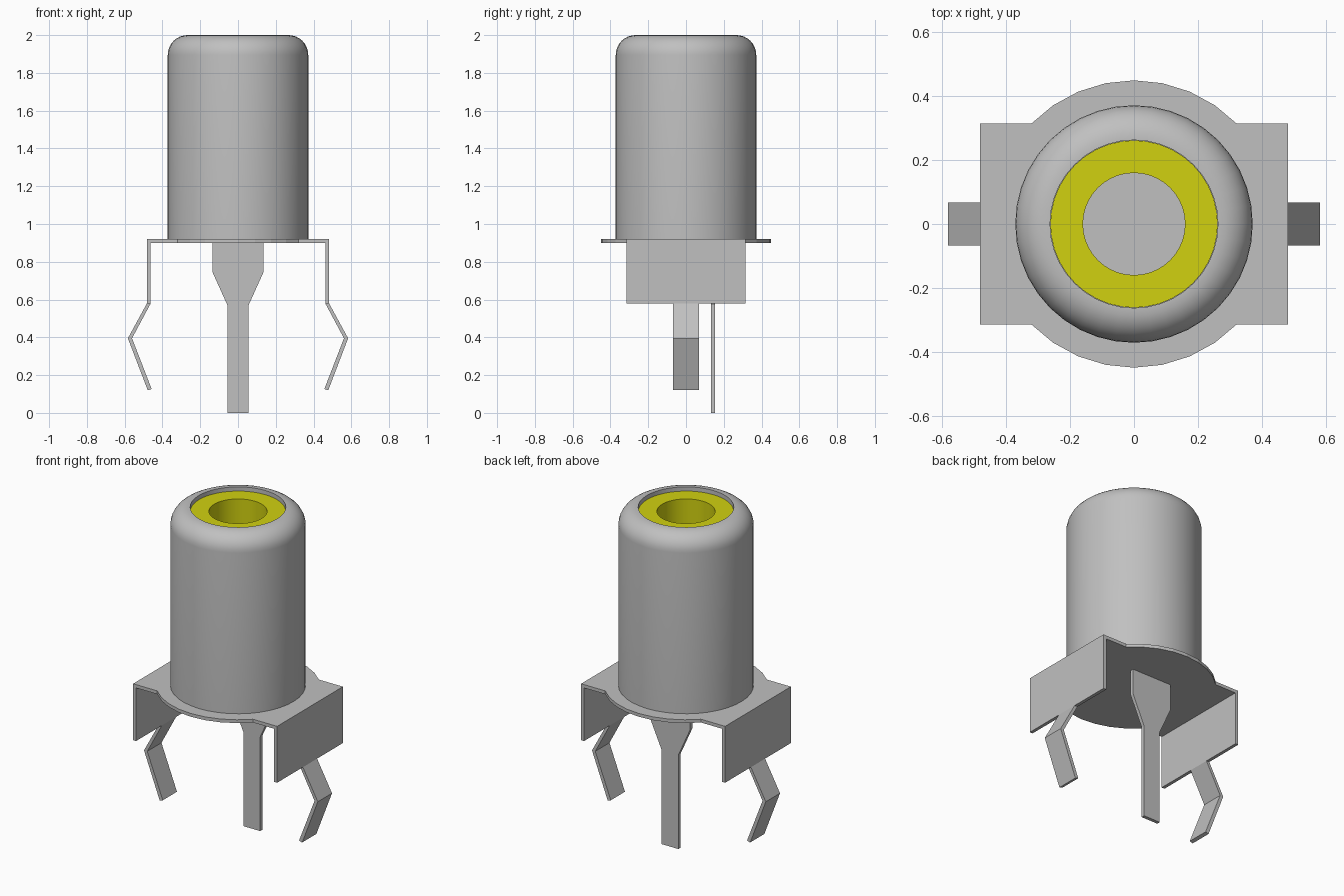
import bpy, bmesh, math
from mathutils import Vector

cube = bpy.data.objects.get("Cube")
if cube:
    bpy.data.objects.remove(cube, do_unlink=True)


def material(name, rgb):
    m = bpy.data.materials.new(name)
    m.use_nodes = True
    m.diffuse_color = (*rgb, 1)
    m.node_tree.nodes["Principled BSDF"].inputs["Base Color"].default_value = (*rgb, 1)
    return m


GREY = material("metal grey", (0.527, 0.527, 0.527))
YELLOW = material("insert yellow", (0.64, 0.64, 0.005))


def finish(name, bm, mat, smooth=False):
    bmesh.ops.recalc_face_normals(bm, faces=bm.faces)
    me = bpy.data.meshes.new(name)
    bm.to_mesh(me)
    bm.free()
    me.materials.append(mat)
    ob = bpy.data.objects.new(name, me)
    bpy.context.collection.objects.link(ob)
    if smooth:
        bpy.ops.object.select_all(action='DESELECT')
        ob.select_set(True)
        bpy.context.view_layer.objects.active = ob
        bpy.ops.object.shade_smooth_by_angle(angle=math.radians(35))
    return ob


def prism(name, pts, lo, hi, axis, mat=GREY):
    """Extrude a flat outline from lo to hi along z (outline x,y) or y (outline x,z)."""
    bm = bmesh.new()
    place = (lambda a, b: (a, b, lo)) if axis == 'z' else (lambda a, b: (a, lo, b))
    face = bm.faces.new([bm.verts.new(place(a, b)) for a, b in pts])
    new = bmesh.ops.extrude_face_region(bm, geom=[face])["geom"]
    shift = Vector((0, 0, hi - lo) if axis == 'z' else (0, hi - lo, 0))
    bmesh.ops.translate(bm, verts=[g for g in new if isinstance(g, bmesh.types.BMVert)], vec=shift)
    return finish(name, bm, mat)


def lathe(name, profile, mat, steps=40):
    """Revolve a closed (radius, z) profile around the z axis."""
    bm = bmesh.new()
    vs = [bm.verts.new((r, 0, z)) for r, z in profile]
    es = [bm.edges.new((vs[i], vs[(i + 1) % len(vs)])) for i in range(len(vs))]
    bmesh.ops.spin(bm, geom=vs + es, cent=(0, 0, 0), axis=(0, 0, 1),
                   angle=math.tau, steps=steps, use_merge=True)
    bmesh.ops.remove_doubles(bm, verts=bm.verts, dist=1e-5)
    return finish(name, bm, mat, smooth=True)


# Outer sleeve with a rounded top rim
R, ROUND, BORE, TOP, BASE = 0.372, 0.105, 0.263, 2.0, 0.92
rim = [(R - ROUND + ROUND * math.cos(a), TOP - ROUND + ROUND * math.sin(a))
       for a in (math.radians(11.25 * i) for i in range(9))]
lathe("sleeve", [(R, BASE)] + rim + [(BORE, TOP), (BORE, BASE)], GREY)

# Slightly recessed insulating insert with a deep socket
lathe("insert", [(0.262, BASE), (0.262, 1.975), (0.16, 1.975), (0.16, BASE)], YELLOW)

# Base plate: rectangle merged with a wider disc
W, D, DISC = 0.483, 0.315, 0.45
start = math.asin(D / DISC)
arc = [(DISC * math.cos(a), DISC * math.sin(a))
       for a in (start + (math.pi - 2 * start) * i / 8 for i in range(9))]
half = [(W, D)] + arc + [(-W, D)]
prism("base_plate", half + [(-x, -y) for x, y in half], 0.9, BASE, 'z')

# Folded side flaps and the bent spring legs below them
flap = [(0.463, 0.9), (W, 0.9), (W, 0.578), (0.463, 0.578)]
leg = [(0.463, 0.578), (W, 0.578), (0.583, 0.395), (0.478, 0.12), (0.457, 0.126), (0.561, 0.395)]
for side, s in (("left", 1), ("right", -1)):
    prism(side + "_flap", [(s * x, z) for x, z in flap], -D, D, 'y')
    prism(side + "_spring_leg", [(s * x, z) for x, z in leg], -0.068, 0.068, 'y')

# Centre contact pin, narrowing towards the tip
pin = [(0.135, 0.9), (0.135, 0.745), (0.056, 0.57), (0.056, 0.0)]
prism("contact_pin", pin + [(-x, z) for x, z in reversed(pin)], 0.132, 0.153, 'y')
